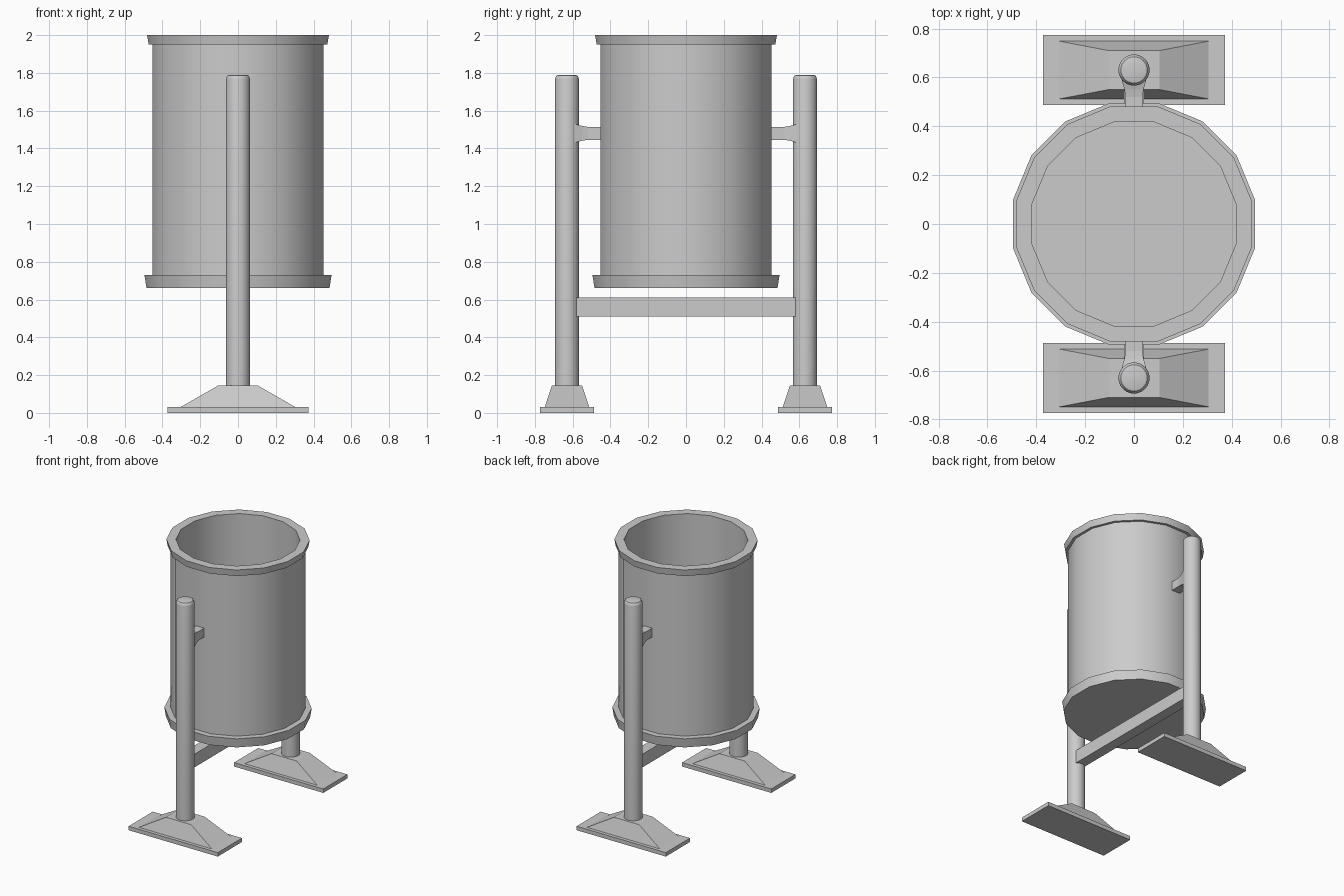
import bpy, bmesh
from math import pi, cos, sin

if "Cube" in bpy.data.objects:
    bpy.data.objects.remove(bpy.data.objects["Cube"])


def finish(name, bm, smooth=False):
    bmesh.ops.recalc_face_normals(bm, faces=bm.faces)
    mesh = bpy.data.meshes.new(name)
    bm.to_mesh(mesh)
    bm.free()
    ob = bpy.data.objects.new(name, mesh)
    bpy.context.collection.objects.link(ob)
    if smooth:
        bpy.ops.object.select_all(action='DESELECT')
        ob.select_set(True)
        bpy.context.view_layer.objects.active = ob
        bpy.ops.object.shade_smooth_by_angle(angle=pi / 6)
    return ob


def loft(name, rings, smooth=False):
    """Skin a list of equal-length point rings and cap both ends."""
    bm = bmesh.new()
    rows = [[bm.verts.new(p) for p in ring] for ring in rings]
    n = len(rows[0])
    for a, b in zip(rows, rows[1:]):
        for i in range(n):
            j = (i + 1) % n
            bm.faces.new((a[i], a[j], b[j], b[i]))
    bm.faces.new(rows[0])
    bm.faces.new(rows[-1])
    return finish(name, bm, smooth)


def lathe(name, profile, sides=16, y=0.0):
    """Revolve (radius, z) pairs; flat sides face the axes."""
    angles = [2 * pi * (i + 0.5) / sides for i in range(sides)]
    return loft(name, [[(r * cos(a), y + r * sin(a), z) for a in angles]
                       for r, z in profile], True)


def rect_z(hx, hy, z, y):
    return [(-hx, y - hy, z), (hx, y - hy, z), (hx, y + hy, z), (-hx, y + hy, z)]


def rect_y(hx, hz, y, z):
    return [(-hx, y, z - hz), (hx, y, z - hz), (hx, y, z + hz), (-hx, y, z + hz)]


# Open bin with flared flanges at top and bottom
lathe("bin", [(0.494, 0.66), (0.505, 0.73), (0.462, 0.73), (0.462, 1.95),
              (0.482, 1.95), (0.491, 2.0), (0.425, 2.0), (0.425, 0.70)])

# Crossbar under the bin
loft("crossbar", [rect_y(0.04, 0.05, y, 0.56) for y in (-0.585, 0.585)])

for side, s in (("front", -1), ("back", 1)):
    y = 0.63 * s
    # Post with rounded top
    lathe(side + "_post", [(0.064, 0.13), (0.064, 1.765), (0.061, 1.778),
                           (0.054, 1.787), (0.042, 1.79)], 20, y)
    # Foot plate and sloped foot
    loft(side + "_foot_plate", [rect_z(0.373, 0.144, z, y) for z in (0, 0.03)])
    loft(side + "_foot", [rect_z(0.305, 0.118, 0.03, y), rect_z(0.105, 0.08, 0.145, y)])
    # Flared bracket from bin to post
    loft(side + "_bracket", [rect_y(h, h, d * s, 1.48) for h, d in
                             ((0.034, 0.445), (0.034, 0.52), (0.039, 0.55), (0.05, 0.59))])
